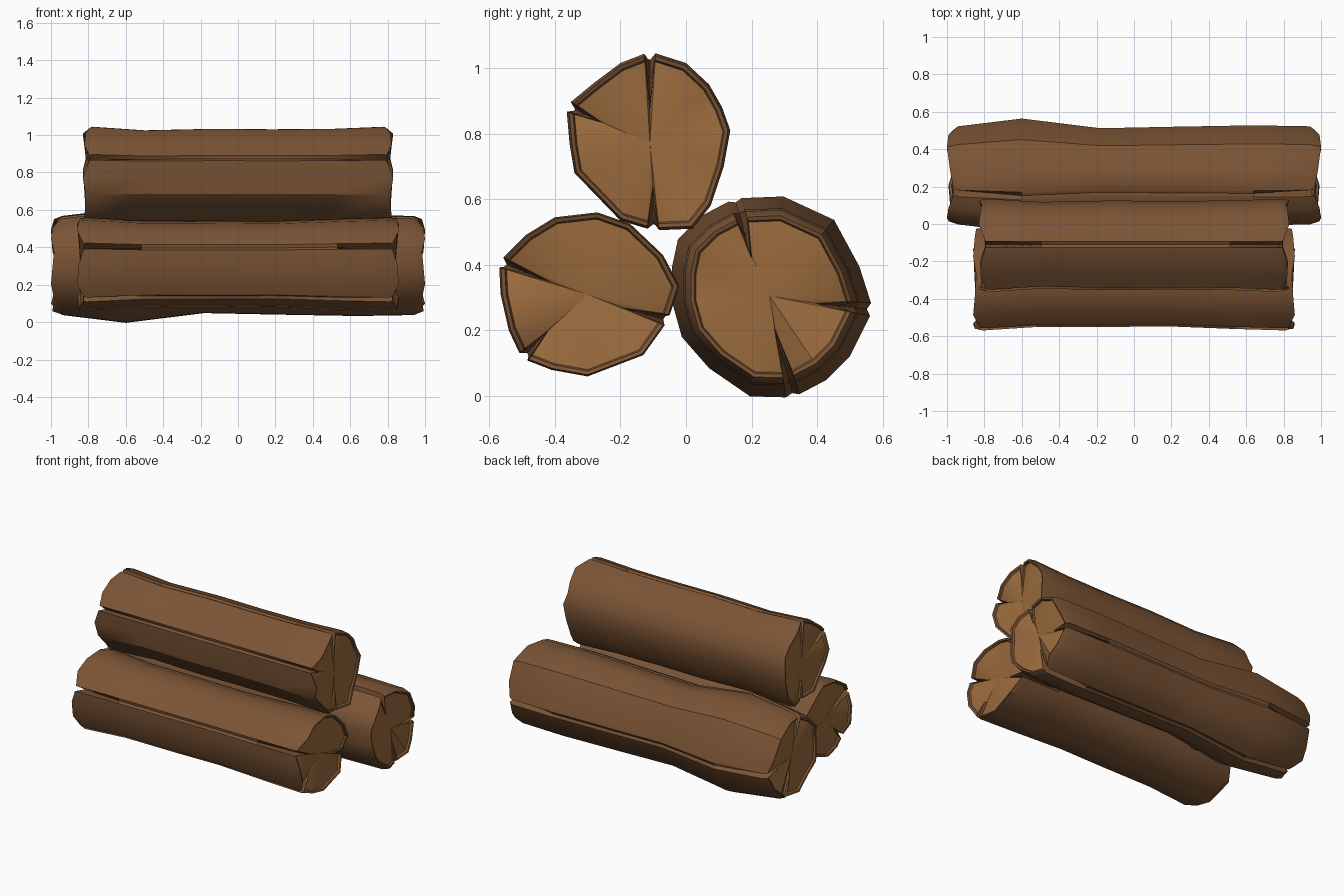
import bpy, bmesh
from mathutils import Vector

if "Cube" in bpy.data.objects:
    bpy.data.objects.remove(bpy.data.objects["Cube"])


def material(name, color):
    m = bpy.data.materials.new(name)
    m.diffuse_color = (*color, 1)
    m.use_nodes = True
    m.node_tree.nodes["Principled BSDF"].inputs["Base Color"].default_value = m.diffuse_color
    return m


BARK = material("bark", (0.20, 0.09, 0.036))
WOOD = material("cut_wood", (0.33, 0.15, 0.048))


def make_log(name, centre, half, outline, cracks, rings):
    """outline: (y, z) points; cracks: {outline index: inner tip (y, z)};
    rings: (fraction of half length, scale, crack depth 0-1)."""
    c = Vector(centre)
    pts = [Vector(p) for p in outline]
    n = len(pts)

    def section(scale, open_):
        out = []
        for i, p in enumerate(pts):
            if i in cracks:
                # each split is a lip, an inner tip and a second lip
                a = (pts[i - 1] - p).normalized() * 0.018
                b = (pts[(i + 1) % n] - p).normalized() * 0.018
                lips = [p + a, p.lerp(Vector(cracks[i]), open_), p + b]
                if open_ == 0:
                    lips[1] = (p + a + b).lerp(c, 0.01)
                out += [(q, k == 1, True) for k, q in enumerate(lips)]
            else:
                out.append((p, False, False))
        return [(c + (q - c) * scale, tip, lip) for q, tip, lip in out]

    bm = bmesh.new()

    def ring(x, scale, open_, end=0):
        vs = []
        for i, (q, tip, lip) in enumerate(section(scale, open_)):
            back = (0.035 if lip else 0.008 * (i % 3)) * abs(end)
            s = 1 if x > 0 else -1
            vs.append(bm.verts.new((x - s * back, q.x, q.y)))
        return vs

    def bridge(r0, r1, mat):
        for i in range(len(r0)):
            j = (i + 1) % len(r0)
            f = bm.faces.new((r0[i], r0[j], r1[j], r1[i]))
            f.material_index = mat

    # bark body
    body = [ring(f * half, s, d, 1 if abs(f) == 1 else 0) for f, s, d in rings]
    for r0, r1 in zip(body, body[1:]):
        bridge(r0, r1, 0)

    # bark rim and slightly sunken cut face at both ends
    for r, sign, s in ((body[0], -1, rings[0][1]), (body[-1], 1, rings[-1][1])):
        rim = ring(sign * (half - 0.004), s * 0.955, 1, 1)
        inner = ring(sign * (half - 0.016), s * 0.935, 1, 1)
        bridge(r, rim, 0)
        bridge(rim, inner, 0)
        mid = bm.verts.new((sign * (half - 0.035), c.x, c.y))
        for i in range(len(inner)):
            f = bm.faces.new((inner[i], inner[(i + 1) % len(inner)], mid))
            f.material_index = 1
    bmesh.ops.recalc_face_normals(bm, faces=bm.faces)
    me = bpy.data.meshes.new(name)
    bm.to_mesh(me)
    bm.free()
    me.materials.append(BARK)
    me.materials.append(WOOD)
    ob = bpy.data.objects.new(name, me)
    bpy.context.collection.objects.link(ob)
    bpy.ops.object.select_all(action='DESELECT')
    ob.select_set(True)
    bpy.context.view_layer.objects.active = ob
    bpy.ops.object.shade_smooth_by_angle(angle=0.6)


# upper log
make_log("top_log", (-0.11, 0.77), 0.83,
         [(-0.11, 1.05), (0, 1.015), (0.07, 0.95), (0.11, 0.88), (0.135, 0.81),
          (0.115, 0.70), (0.075, 0.58), (0.02, 0.51), (-0.10, 0.505), (-0.20, 0.535),
          (-0.34, 0.68), (-0.355, 0.77), (-0.365, 0.885), (-0.28, 0.955), (-0.2, 1.015)],
         {0: (-0.11, 0.88), 8: (-0.10, 0.63), 12: (-0.27, 0.84)},
         [(-1, .97, 1), (-.94, 1, .6), (-.6, .93, 0), (-.15, .96, 0),
          (.22, .95, 0), (.62, .96, 0), (.94, 1, .6), (1, .97, 1)])

# lower front log
make_log("front_log", (-0.30, 0.31), 0.86,
         [(-0.57, 0.41), (-0.49, 0.49), (-0.40, 0.545), (-0.27, 0.56), (-0.17, 0.525),
          (-0.07, 0.43), (-0.02, 0.335), (-0.055, 0.23), (-0.13, 0.125), (-0.30, 0.06),
          (-0.41, 0.08), (-0.50, 0.115), (-0.54, 0.2), (-0.565, 0.31)],
         {0: (-0.42, 0.35), 7: (-0.18, 0.265), 11: (-0.43, 0.19)},
         [(-1, .98, 1), (-.94, 1, .6), (-.6, .93, 0), (-.15, .93, 0),
          (.22, .92, 0), (.62, .97, 0), (.94, 1, .6), (1, .98, 1)])

# lower back log, the longest, with a swelling towards one end
make_log("back_log", (0.255, 0.305), 1.0,
         [(0.02, 0.45), (0.08, 0.51), (0.165, 0.555), (0.29, 0.56), (0.42, 0.50),
          (0.485, 0.38), (0.52, 0.27), (0.46, 0.15), (0.40, 0.09), (0.315, 0.045),
          (0.205, 0.048), (0.10, 0.12), (0.03, 0.2), (0.005, 0.29), (0.005, 0.38)],
         {2: (0.195, 0.43), 6: (0.41, 0.28), 9: (0.27, 0.20)},
         [(-1, .96, 1), (-.94, 1.03, .6), (-.6, 1.19, 0), (-.18, .99, 0),
          (.2, 1.02, 0), (.64, 1.05, 0), (.94, 1.03, .6), (1, .96, 1)])
